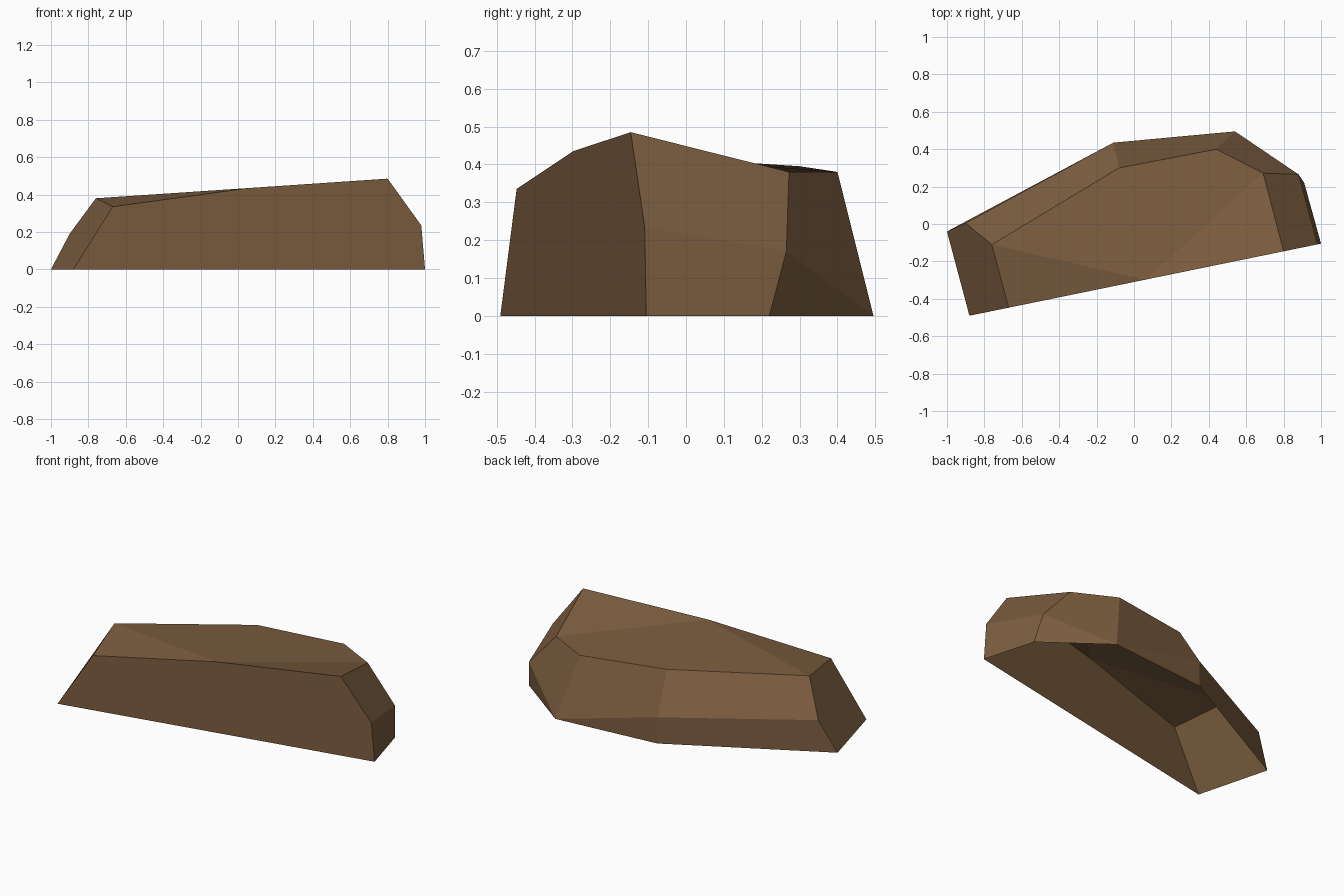
import bpy

if "Cube" in bpy.data.objects:
    bpy.data.objects.remove(bpy.data.objects["Cube"])

# Brown stone colour
brown = bpy.data.materials.new("brown_stone")
brown.diffuse_color = (0.2, 0.11, 0.05, 1.0)
brown.use_nodes = True
brown.node_tree.nodes["Principled BSDF"].inputs["Base Color"].default_value = brown.diffuse_color


def cut(x, z):
    """Point on the flat vertical cut along the front of the rock."""
    return (x, -0.105 + (x - 1.0) * 0.205, z)


corners = {
    # footprint
    "A": cut(1.0, 0), "B": cut(-0.88, 0), "C": (-1.0, -0.04, 0),
    "E": (-0.11, 0.435, 0), "F": (0.54, 0.495, 0), "D": (0.91, 0.22, 0),
    # shoulder
    "G": (-0.9, 0.005, 0.19), "H": (-0.11, 0.435, 0.16),
    "I": (0.88, 0.265, 0.17), "J": cut(0.98, 0.235),
    # crown
    "P": cut(-0.67, 0.335), "Q": (-0.76, -0.11, 0.38), "R": (-0.08, 0.3, 0.395),
    "S": (0.44, 0.4, 0.38), "T": (0.69, 0.272, 0.38), "U": cut(0.8, 0.485),
    "V": cut(0.06, 0.435),
}

# Facets, each named by its corners; the underside is open
facets = [
    "BAJUVP",                # flat front cut
    "PVQ", "QVTSR", "VUT",   # crown
    "CBPQG",                 # left end
    "HGQR", "ECGH",          # back left
    "FHRS", "FEH",           # back
    "IFST", "DFI",           # back right
    "ADIJ", "JITU",          # right end
]

# Faceted rock shell
order = list(corners)
mesh = bpy.data.meshes.new("rock")
mesh.from_pydata(list(corners.values()), [],
                 [[order.index(c) for c in f] for f in facets])
mesh.materials.append(brown)
mesh.update()
rock = bpy.data.objects.new("rock", mesh)
bpy.context.collection.objects.link(rock)
